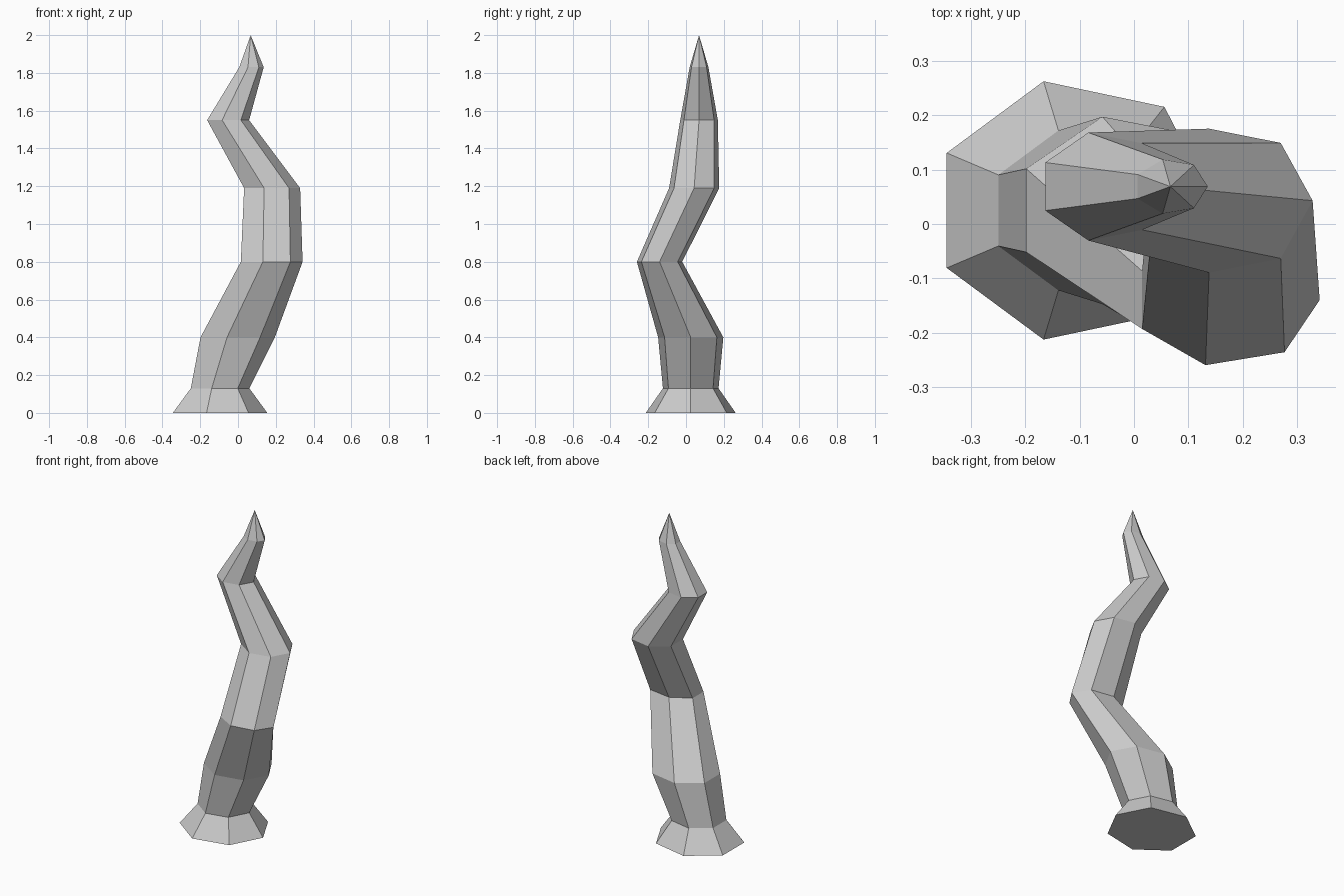
import bpy, bmesh
from math import cos, sin, tau

if "Cube" in bpy.data.objects:
    bpy.data.objects.remove(bpy.data.objects["Cube"])

SIDES = 7
# Cross-sections up the stalk: centre x, centre y, z, radius x, radius y
SECTIONS = [
    (-0.108, 0.025, 0.00, 0.263, 0.244),
    (-0.103, 0.025, 0.13, 0.163, 0.151),
    (-0.012, 0.025, 0.40, 0.207, 0.177),
    (0.170, -0.140, 0.80, 0.172, 0.123),
    (0.173, 0.043, 1.19, 0.156, 0.136),
    (-0.058, 0.069, 1.55, 0.117, 0.102),
    (0.068, 0.069, 1.83, 0.068, 0.051),
]
TIP = (0.067, 0.069, 2.0)


def ring(bm, cx, cy, z, rx, ry):
    return [bm.verts.new((cx + rx * cos(tau * i / SIDES),
                          cy + ry * sin(tau * i / SIDES), z))
            for i in range(SIDES)]


bm = bmesh.new()
rings = [ring(bm, *s) for s in SECTIONS]

# Flat underside
bm.faces.new(rings[0][::-1])

# Side walls
for low, high in zip(rings, rings[1:]):
    for i in range(SIDES):
        j = (i + 1) % SIDES
        bm.faces.new((low[i], low[j], high[j], high[i]))

# Pointed tip
tip = bm.verts.new(TIP)
for i in range(SIDES):
    bm.faces.new((rings[-1][i], rings[-1][(i + 1) % SIDES], tip))

bmesh.ops.recalc_face_normals(bm, faces=bm.faces)
mesh = bpy.data.meshes.new("twisted_stalk")
bm.to_mesh(mesh)
bm.free()
stalk = bpy.data.objects.new("twisted_stalk", mesh)
bpy.context.collection.objects.link(stalk)
